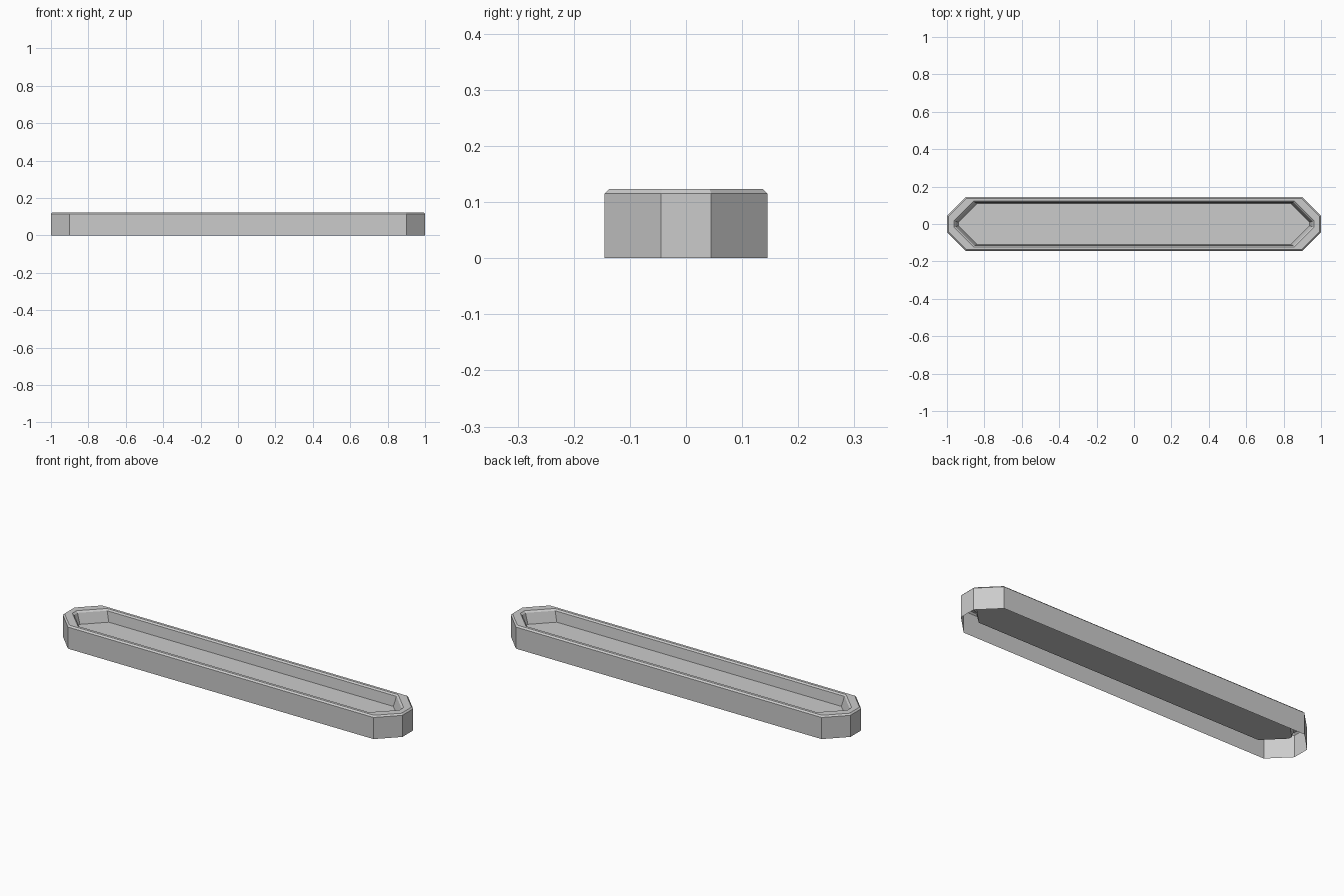
import bpy
import bmesh

if "Cube" in bpy.data.objects:
    bpy.data.objects.remove(bpy.data.objects["Cube"])


def octagon(bm, end_x, side_y, corner_x, tip_y, z):
    """Ring of eight vertices, mirrored from one quarter of the outline."""
    quarter = [(end_x, tip_y), (corner_x, side_y)]
    pts = quarter + [(-x, y) for x, y in reversed(quarter)]
    pts += [(-x, -y) for x, y in pts]
    return [bm.verts.new((x, y, z)) for x, y in pts]


def bridge(bm, a, b):
    n = len(a)
    for i in range(n):
        j = (i + 1) % n
        bm.faces.new((a[i], a[j], b[j], b[i]))


bm = bmesh.new()

# Section from the open underside, over the bevelled rim, down to the floor
sections = [
    (1.000, 0.145, 0.900, 0.045, 0.000),  # outer wall bottom
    (1.000, 0.145, 0.900, 0.045, 0.115),  # outer wall top
    (0.992, 0.137, 0.897, 0.042, 0.123),  # outer rim bevel
    (0.963, 0.123, 0.857, 0.018, 0.123),  # inner rim edge
    (0.955, 0.116, 0.852, 0.014, 0.115),  # inner rim bevel
    (0.938, 0.110, 0.838, 0.010, 0.060),  # recess floor edge
]
rings = [octagon(bm, *s) for s in sections]
for lower, upper in zip(rings, rings[1:]):
    bridge(bm, lower, upper)

# Recess floor
bm.faces.new(rings[-1])

mesh = bpy.data.meshes.new("long_tray")
bm.to_mesh(mesh)
bm.free()
tray = bpy.data.objects.new("long_tray", mesh)
bpy.context.collection.objects.link(tray)
